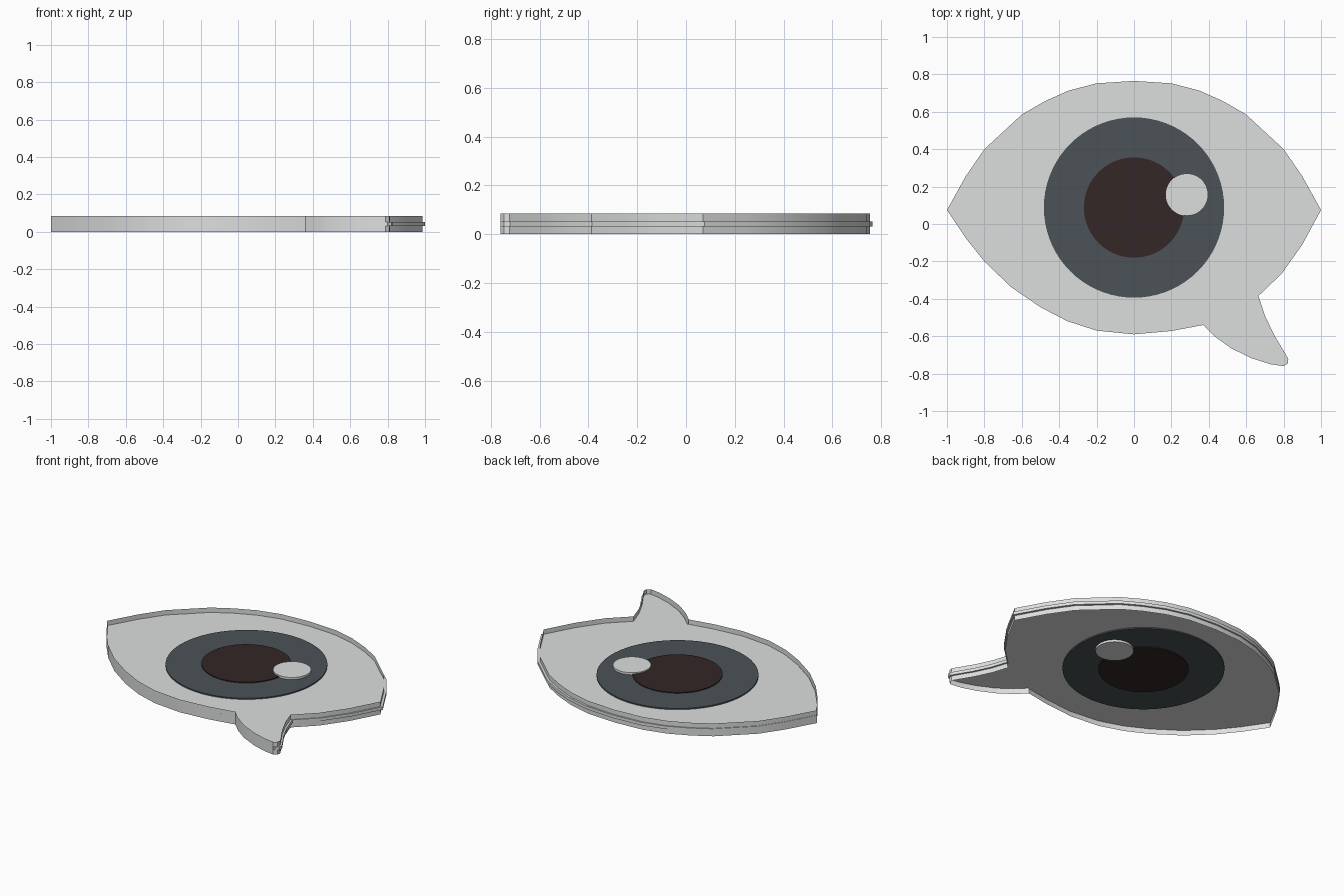
import bpy
import bmesh
import math

default_cube = bpy.data.objects.get("Cube")
if default_cube:
    bpy.data.objects.remove(default_cube, do_unlink=True)


def make_material(name, colour):
    material = bpy.data.materials.new(name)
    material.use_nodes = True
    rgba = (*colour, 1.0)
    material.diffuse_color = rgba
    material.node_tree.nodes["Principled BSDF"].inputs["Base Color"].default_value = rgba
    return material


white = make_material("soft white", (0.72, 0.74, 0.73))
slate = make_material("slate grey", (0.07, 0.084, 0.092))
brown = make_material("dark brown", (0.033, 0.02, 0.02))


def extrude_outline(name, outline, bottom, top, material, capped=True):
    """Raise a closed outline into a slab, or into an open ribbon."""
    bm = bmesh.new()
    lower = [bm.verts.new((x, y, bottom)) for x, y in outline]
    upper = [bm.verts.new((x, y, top)) for x, y in outline]
    count = len(outline)
    for i in range(count):
        j = (i + 1) % count
        bm.faces.new((lower[i], lower[j], upper[j], upper[i]))
    if capped:
        bm.faces.new(upper)
        bm.faces.new(list(reversed(lower)))
    mesh = bpy.data.meshes.new(name)
    bm.to_mesh(mesh)
    bm.free()
    mesh.materials.append(material)
    obj = bpy.data.objects.new(name, mesh)
    bpy.context.collection.objects.link(obj)
    bpy.ops.object.select_all(action="DESELECT")
    obj.select_set(True)
    bpy.context.view_layer.objects.active = obj
    bpy.ops.object.shade_smooth_by_angle(angle=math.radians(30))
    return obj


def circle(x, y, radius, sides=72):
    angles = [math.tau * i / sides for i in range(sides)]
    return [(x + radius * math.cos(a), y + radius * math.sin(a)) for a in angles]


# Eye outline, counter-clockwise from the left corner
lower_lid = [(-1, 0.075), (-0.9, -0.075), (-0.8, -0.2), (-0.66, -0.335),
             (-0.5, -0.445), (-0.355, -0.52), (-0.2, -0.57), (0, -0.59),
             (0.2, -0.572), (0.37, -0.54)]
lash = [(0.43, -0.6), (0.52, -0.665), (0.63, -0.718), (0.73, -0.75),
        (0.8, -0.76), (0.822, -0.745), (0.825, -0.722), (0.81, -0.695),
        (0.75, -0.595), (0.7, -0.49), (0.665, -0.385)]
right_corner = [(0.79, -0.265), (0.9, -0.11)]
half_upper = [(1, 0.075), (0.9, 0.255), (0.8, 0.4), (0.6, 0.585),
              (0.48, 0.655), (0.35, 0.713), (0.2, 0.752)]
upper_lid = half_upper + [(0, 0.765)] + [(-x, y) for x, y in half_upper[:0:-1]]
outline = lower_lid + lash + right_corner + upper_lid

# Plate and the taller thin rim that wraps it, slightly smaller on two sides
MIDDLE = 0.042
extrude_outline("eye_white_plate", outline, MIDDLE - 0.01, MIDDLE + 0.01, white)
rim_scale = 0.993
rim = [(-1 + (x + 1) * rim_scale, -0.765 + (y + 0.765) * rim_scale) for x, y in outline]
extrude_outline("outer_rim", rim, 0, 2 * MIDDLE, white, capped=False)

# Stacked discs showing on both faces
for name, x, y, radius, half, material in (
        ("iris", 0, 0.088, 0.482, 0.018, slate),
        ("pupil", 0, 0.088, 0.268, 0.024, brown),
        ("highlight", 0.283, 0.157, 0.113, 0.032, white)):
    extrude_outline(name, circle(x, y, radius), MIDDLE - half, MIDDLE + half, material)
